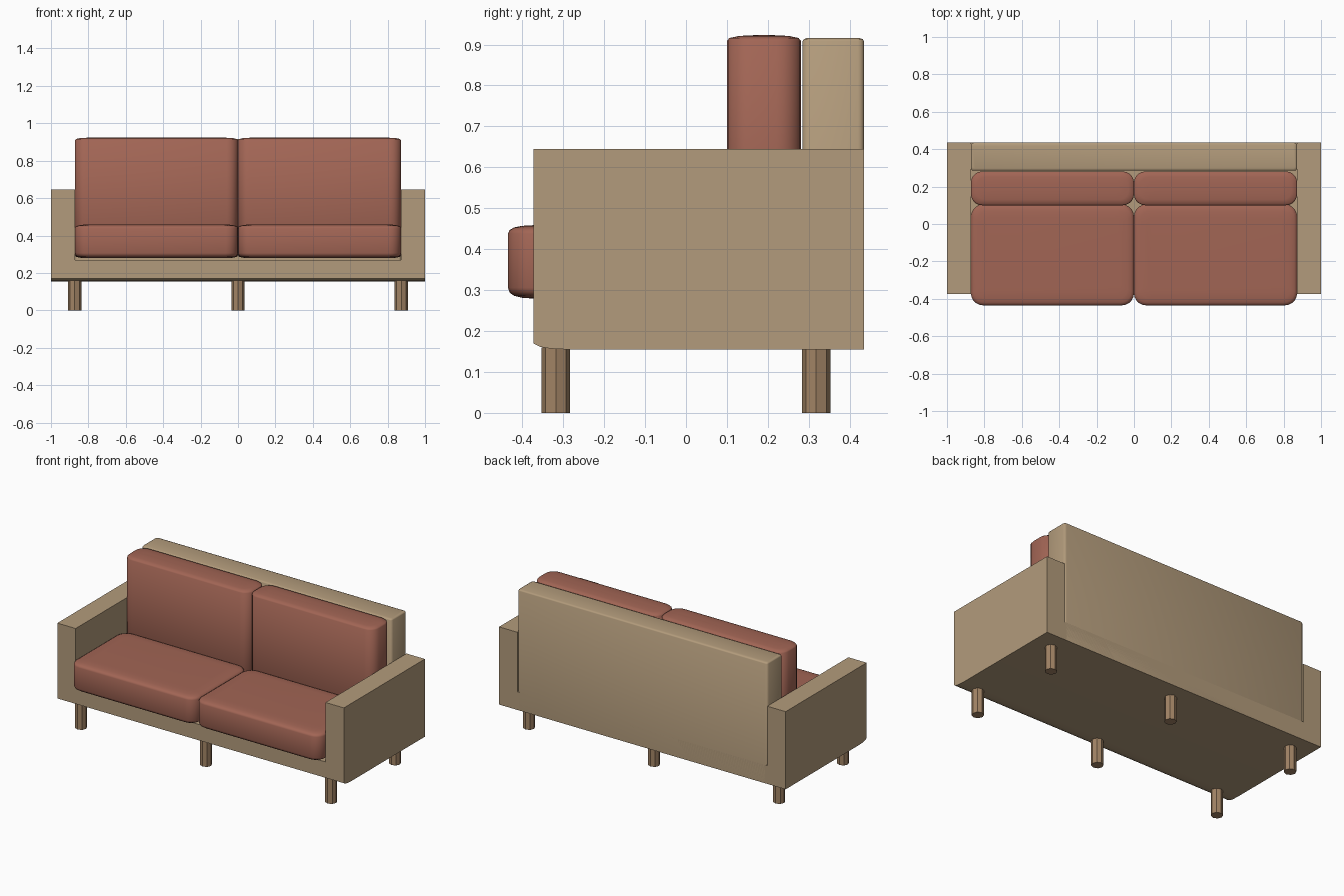
import bpy, bmesh, math

if "Cube" in bpy.data.objects:
    bpy.data.objects.remove(bpy.data.objects["Cube"])


def material(name, rgb):
    m = bpy.data.materials.new(name)
    m.diffuse_color = (*rgb, 1)
    m.use_nodes = True
    m.node_tree.nodes["Principled BSDF"].inputs["Base Color"].default_value = m.diffuse_color
    return m


FABRIC = material("beige_fabric", (0.45, 0.33, 0.20))
CUSHION = material("rust_fabric", (0.36, 0.13, 0.09))
WOOD = material("wood", (0.36, 0.23, 0.13))


def finish(name, bm, mat, angle=None):
    bmesh.ops.recalc_face_normals(bm, faces=bm.faces[:])
    mesh = bpy.data.meshes.new(name)
    bm.to_mesh(mesh)
    bm.free()
    mesh.materials.append(mat)
    ob = bpy.data.objects.new(name, mesh)
    bpy.context.collection.objects.link(ob)
    if angle:
        bpy.ops.object.select_all(action='DESELECT')
        ob.select_set(True)
        bpy.context.view_layer.objects.active = ob
        bpy.ops.object.shade_smooth_by_angle(angle=math.radians(angle))
    return ob


def loft(bm, rings):
    loops = [[bm.verts.new(p) for p in ring] for ring in rings]
    n = len(loops[0])
    for a, b in zip(loops, loops[1:]):
        for i in range(n):
            j = (i + 1) % n
            bm.faces.new((a[i], a[j], b[j], b[i]))
    bm.faces.new(loops[0])
    bm.faces.new(loops[-1])


def slab(name, x0, x1, profile, mat):
    """Side profile (y, z) extruded along x."""
    bm = bmesh.new()
    loft(bm, [[(x, y, z) for y, z in profile] for x in (x0, x1)])
    return finish(name, bm, mat, 30)


def pad(name, x0, x1, y0, y1, radius, levels, mat, steps=5):
    """Rounded-corner block; levels are (inset, z) from bottom to top."""
    bm = bmesh.new()
    rings = []
    for inset, z in levels:
        r = max(radius - inset * 0.4, 0.004)
        ring = []
        for k, (sx, sy) in enumerate(((1, 1), (-1, 1), (-1, -1), (1, -1))):
            cx = (x1 - inset - r) if sx > 0 else (x0 + inset + r)
            cy = (y1 - inset - r) if sy > 0 else (y0 + inset + r)
            for i in range(steps + 1):
                a = math.pi / 2 * (k + i / steps)
                ring.append((cx + r * math.cos(a), cy + r * math.sin(a), z))
        rings.append(ring)
    loft(bm, rings)
    return finish(name, bm, mat, 50)


FRONT, BACK, BOTTOM, INNER = -0.373, 0.435, 0.155, 0.872


def side_profile(top):
    return [(BACK, BOTTOM), (BACK, top), (FRONT, top), (FRONT, 0.17),
            (-0.355, 0.161), (-0.33, 0.157), (-0.29, BOTTOM)]


# Base and arms
slab("base", -INNER, INNER, side_profile(0.27), FABRIC)
for side, s in (("left", -1), ("right", 1)):
    slab(side + "_arm", s * INNER, s, side_profile(0.645), FABRIC)

# Backrest
pad("backrest", -INNER, INNER, 0.285, BACK, 0.015,
    [(0, BOTTOM), (0, 0.908), (0.003, 0.913), (0.012, 0.916)], FABRIC, 3)

# Seat and back cushions
for side, x0 in (("left", -INNER), ("right", 0)):
    x1 = x0 + INNER
    pad(side + "_seat_cushion", x0, x1, -0.435, 0.105, 0.065,
        [(0.07, 0.279), (0.035, 0.281), (0.015, 0.286), (0.004, 0.294), (0, 0.306),
         (0, 0.438), (0.004, 0.447), (0.015, 0.453), (0.035, 0.457), (0.07, 0.459)],
        CUSHION)
    pad(side + "_back_cushion", x0, x1, 0.1, 0.281, 0.06,
        [(0.07, 0.279), (0.03, 0.281), (0.006, 0.286), (0, 0.295),
         (0, 0.909), (0.006, 0.916), (0.03, 0.921), (0.07, 0.923)], CUSHION)

# Six octagonal legs
for row, y in (("front", -0.318), ("back", 0.318)):
    for col, x in (("left", -0.873), ("middle", 0), ("right", 0.873)):
        bm = bmesh.new()
        loft(bm, [[(x + 0.035 * math.cos(i * math.pi / 4),
                    y + 0.035 * math.sin(i * math.pi / 4), z) for i in range(8)]
                  for z in (0, BOTTOM + 0.005)])
        finish(f"{row}_{col}_leg", bm, WOOD)
